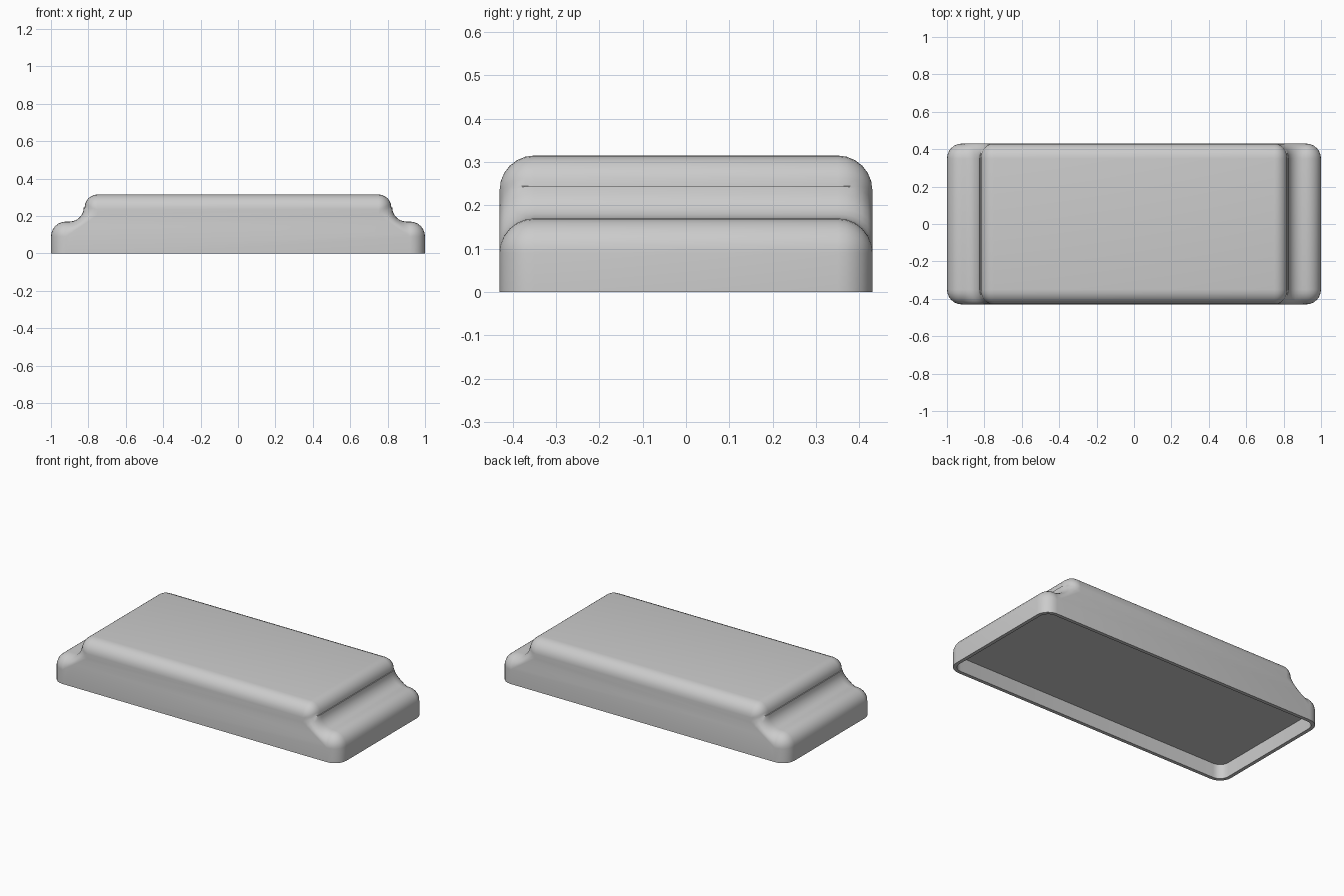
import bpy, bmesh
from math import sin, cos, pi, radians

if "Cube" in bpy.data.objects:
    bpy.data.objects.remove(bpy.data.objects["Cube"])

R, HALF_Y, N = 0.08, 0.43, 6


def arc(cx, cz, r, a0, a1, target=None):
    """Profile points paired with the point they shrink to on the flat side."""
    out = []
    for i in range(N + 1):
        a = radians(a0 + (a1 - a0) * i / N)
        out.append(((cx + r * cos(a), cz + r * sin(a)), target(i / N)))
    return out


# right half of the stepped front profile, bottom to top
half = [((1.0, 0.0), (0.92, 0.0))]
half += arc(0.92, 0.09, R, 0, 90, lambda t: (0.92, 0.09))
half += arc(0.90, 0.245, 0.075, 270, 180,
            lambda t: (0.92 - 0.17 * t, 0.09 + 0.115 * t))[0:]
half += arc(0.75, 0.245, 0.07, 0, 90, lambda t: (0.75, 0.235))
profile = half + [((-p[0], p[1]), (-q[0], q[1])) for p, q in reversed(half)]

# sections across the depth, with rounded edges at front and back
angles = [pi / 2 * i / N for i in range(N + 1)]
sections = [(-(HALF_Y - R) - R * sin(a), 1 - cos(a)) for a in reversed(angles)]
sections += [(HALF_Y - R + R * sin(a), 1 - cos(a)) for a in angles]

bm = bmesh.new()
rings = []
for y, t in sections:
    rings.append([bm.verts.new((p[0] + (q[0] - p[0]) * t, y,
                                p[1] + (q[1] - p[1]) * t)) for p, q in profile])
for a, b in zip(rings, rings[1:]):
    for i in range(len(profile) - 1):
        bm.faces.new((a[i], a[i + 1], b[i + 1], b[i]))
bm.faces.new(rings[0])
bm.faces.new(rings[-1])

# underside with thin rim and recess
rim = [r[0] for r in rings] + [r[-1] for r in reversed(rings)]
under = bm.faces.new(rim)
bmesh.ops.remove_doubles(bm, verts=bm.verts[:], dist=0.0005)
bmesh.ops.recalc_face_normals(bm, faces=bm.faces[:])
under = min(bm.faces, key=lambda f: f.calc_center_median().z)
bmesh.ops.inset_individual(bm, faces=[under], thickness=0.022, use_even_offset=True)
up = bmesh.ops.extrude_discrete_faces(bm, faces=[under])["faces"][0]
bmesh.ops.translate(bm, verts=up.verts[:], vec=(0, 0, 0.09))

mesh = bpy.data.meshes.new("stepped_cover")
bm.to_mesh(mesh)
bm.free()
cover = bpy.data.objects.new("stepped_cover", mesh)
bpy.context.collection.objects.link(cover)
bpy.context.view_layer.objects.active = cover
cover.select_set(True)
bpy.ops.object.shade_smooth_by_angle(angle=radians(35))
